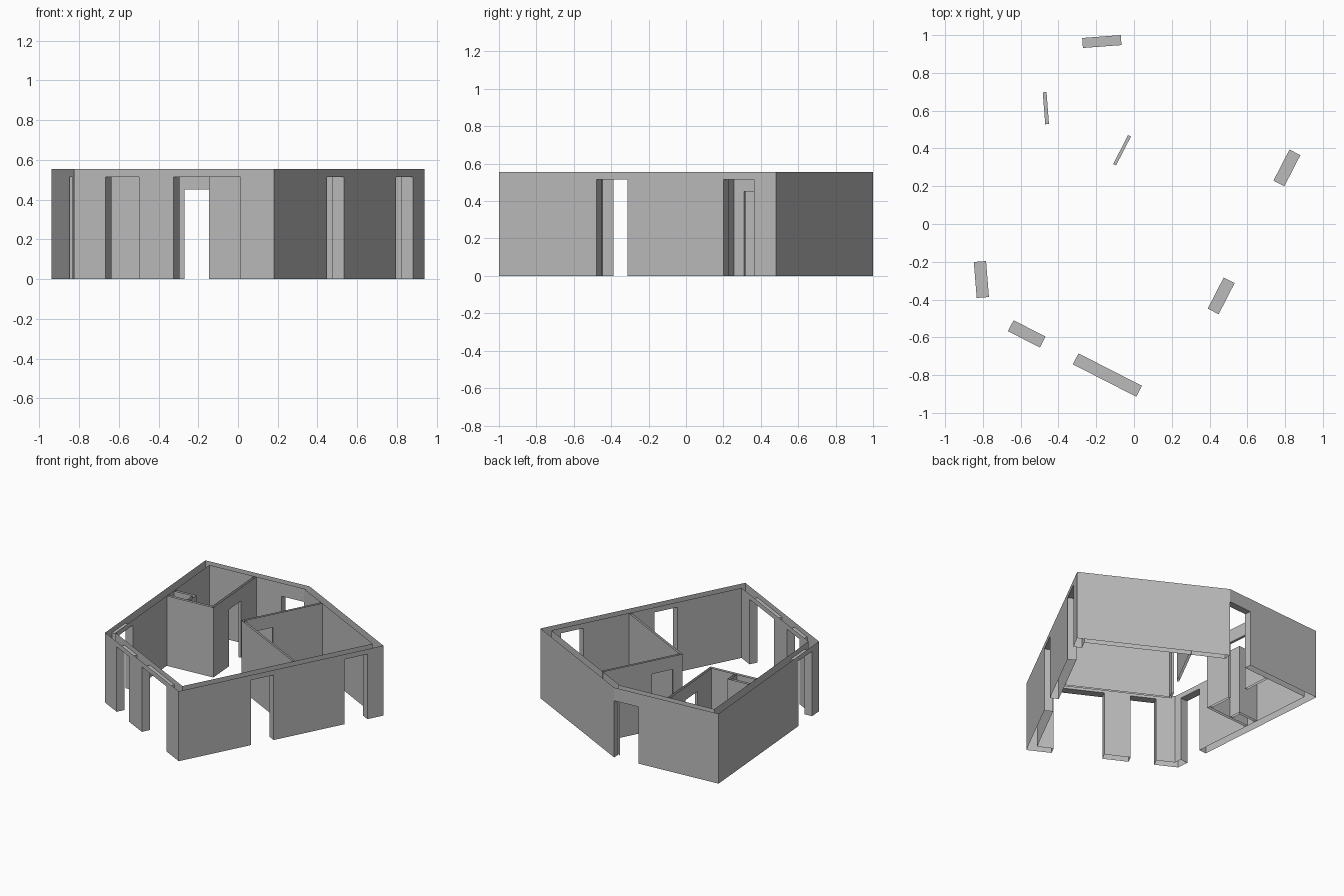
import bpy
import bmesh
from mathutils import Vector
from mathutils.geometry import intersect_line_line

HEIGHT = 0.555

if "Cube" in bpy.data.objects:
    bpy.data.objects.remove(bpy.data.objects["Cube"])

# Plain plaster colour for every wall
plaster = bpy.data.materials.new("grey_plaster")
plaster.use_nodes = True
grey = (0.5, 0.5, 0.5, 1)
plaster.diffuse_color = grey
plaster.node_tree.nodes["Principled BSDF"].inputs["Base Color"].default_value = grey


def inner_corners(points, thickness, closed):
    """Offset the path to its left, mitring the corners."""
    count = len(points)
    lines = []
    for i, t in enumerate(thickness):
        p, q = points[i], points[(i + 1) % count]
        d = (q - p).normalized()
        offset = Vector((-d.y, d.x, 0)) * t
        lines.append((p + offset, q + offset))
    result = []
    for i in range(count):
        if not closed and i == 0:
            result.append(lines[0][0])
        elif not closed and i == count - 1:
            result.append(lines[-1][1])
        else:
            result.append(intersect_line_line(*lines[i - 1], *lines[i])[0])
    return result


def build_walls(name, corners, thickness, openings, closed=False):
    """Hollow walls, open above and below; openings are (start, end, top)."""
    points = [Vector((x, y, 0)) for x, y in corners]
    inner = inner_corners(points, thickness, closed)
    bm = bmesh.new()

    def upright(p, q, low, high):
        ends = [(p, low), (q, low), (q, high), (p, high)]
        bm.faces.new([bm.verts.new((v.x, v.y, z)) for v, z in ends])

    for i, t in enumerate(thickness):
        j = (i + 1) % len(points)
        d = (points[j] - points[i]).normalized()
        across = Vector((-d.y, d.x, 0)) * t
        out_prev, in_prev = points[i], inner[i]
        for start, end, top in openings.get(i, []):
            a, b = points[i] + d * start, points[i] + d * end
            c, e = a + across, b + across
            # solid stretch before the opening, closed by its jambs
            if start > 0.01:
                upright(out_prev, a, 0, HEIGHT)
                upright(c, in_prev, 0, HEIGHT)
            upright(a, c, 0, top)
            upright(e, b, 0, top)
            # wall above the opening and its soffit
            upright(a, b, top, HEIGHT)
            upright(e, c, top, HEIGHT)
            bm.faces.new([bm.verts.new((v.x, v.y, top)) for v in (a, c, e, b)])
            out_prev, in_prev = b, e
        upright(out_prev, points[j], 0, HEIGHT)
        upright(inner[j], in_prev, 0, HEIGHT)

    bmesh.ops.remove_doubles(bm, verts=bm.verts, dist=0.0005)
    mesh = bpy.data.meshes.new(name)
    bm.to_mesh(mesh)
    bm.free()
    mesh.materials.append(plaster)
    bpy.context.collection.objects.link(bpy.data.objects.new(name, mesh))


TALL, DOOR = 0.515, 0.45
THICK, MEDIUM, THIN = 0.065, 0.053, 0.02

# Five-sided outer shell, counterclockwise from the front corner
build_walls(
    "outer_walls",
    [(0.18, -1), (0.94, 0.48), (-0.07, 1), (-0.94, 0.935), (-0.825, -0.487)],
    [THICK, MEDIUM, MEDIUM, THICK, THICK],
    {
        0: [(0.587, 0.772, TALL), (1.349, 1.534, TALL)],
        2: [(0, 0.205, DOOR)],
        3: [(1.140, 1.331, TALL)],
        4: [(0.177, 0.367, TALL), (0.563, 0.94, TALL)],
    },
    closed=True,
)

# Large corner room with a door near its inner corner
build_walls(
    "large_room_walls",
    [(0.152, 0.827), (-0.145, 0.25), (0.563, -0.113)],
    [THIN * 0.85] * 2,
    {0: [(0.40, 0.573, DOOR)]},
)

# Small back room with its door
build_walls(
    "small_room_walls",
    [(-0.82, 0.28), (-0.433, 0.31), (-0.48, 0.915)],
    [THIN] * 2,
    {1: [(0.22, 0.39, DOOR)]},
)

# Service shaft inside the small room
build_walls(
    "shaft_walls",
    [(-0.645, 0.315), (-0.653, 0.412), (-0.828, 0.398)],
    [THIN] * 2,
    {},
)
